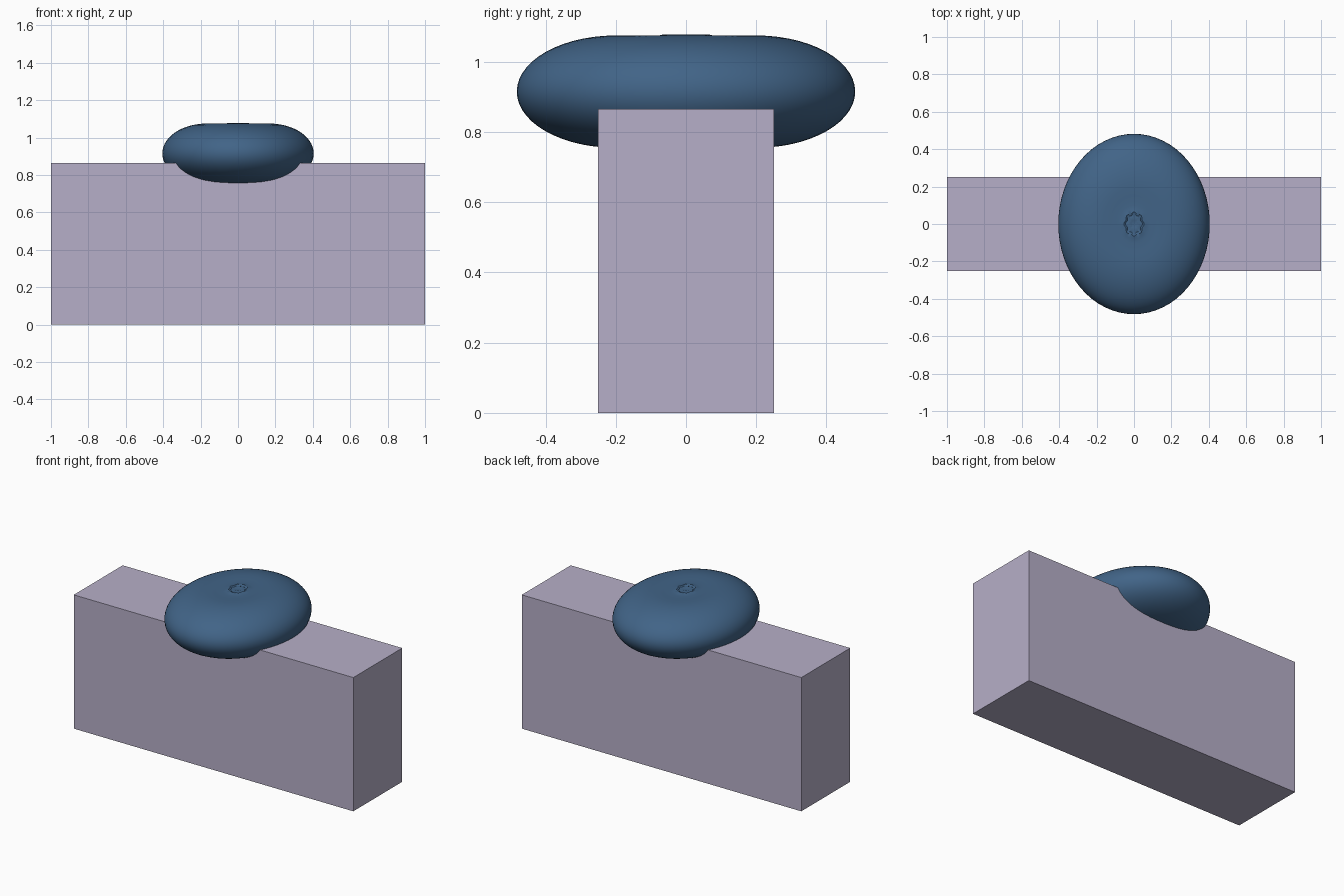
import bpy, bmesh
from math import sin, cos, pi, radians

cube = bpy.data.objects.get("Cube")
if cube:
    bpy.data.objects.remove(cube, do_unlink=True)


def material(name, rgb):
    m = bpy.data.materials.new(name)
    m.use_nodes = True
    m.diffuse_color = (*rgb, 1)
    m.node_tree.nodes["Principled BSDF"].inputs["Base Color"].default_value = (*rgb, 1)
    return m


lilac = material("pale_lilac", (0.47, 0.43, 0.58))
blue = material("slate_blue", (0.053, 0.127, 0.243))

# Rectangular block
HEIGHT = 0.865
bpy.ops.mesh.primitive_cube_add(size=1, location=(0, 0, HEIGHT / 2))
block = bpy.context.object
block.name = "block"
block.scale = (2, 0.5, HEIGHT)
bpy.ops.object.transform_apply(location=False, rotation=False, scale=True)
block.data.materials.append(lilac)

# Cushion half-profile: flat underside, rounded side, nearly flat top
SEGMENTS, STEPS = 64, 28
MID, HALF = 0.915, 0.16
profile = [(0.1, MID - HALF)]
for i in range(STEPS + 1):
    t = -pi / 2 + pi * i / STEPS
    profile.append((0.2 + 0.282 * cos(t), MID + HALF * sin(t)))
# Shallow dimple and small puckered rim at the centre of the top
profile += [(0.15, 1.074), (0.1, 1.072), (0.08, 1.074), (0.06, 1.078),
            (0.05, 1.073), (0.03, 1.077), (0.02, 1.074)]

bm = bmesh.new()
rings = []
for r, z in profile:
    ring = []
    for s in range(SEGMENTS):
        a = 2 * pi * s / SEGMENTS
        pucker = 1 + 0.08 * cos(8 * a) if r < 0.07 else 1
        ring.append(bm.verts.new((0.84 * r * pucker * cos(a), r * pucker * sin(a), z)))
    rings.append(ring)
for low, high in zip(rings, rings[1:]):
    for s in range(SEGMENTS):
        n = (s + 1) % SEGMENTS
        bm.faces.new((low[s], low[n], high[n], high[s]))
bm.faces.new(rings[0][::-1])
bm.faces.new(rings[-1])
mesh = bpy.data.meshes.new("cushion")
bm.to_mesh(mesh)
bm.free()
mesh.materials.append(blue)
cushion = bpy.data.objects.new("cushion", mesh)
bpy.context.collection.objects.link(cushion)

# Smooth shading on the cushion only
bpy.ops.object.select_all(action='DESELECT')
cushion.select_set(True)
bpy.context.view_layer.objects.active = cushion
bpy.ops.object.shade_smooth_by_angle(angle=radians(40))
